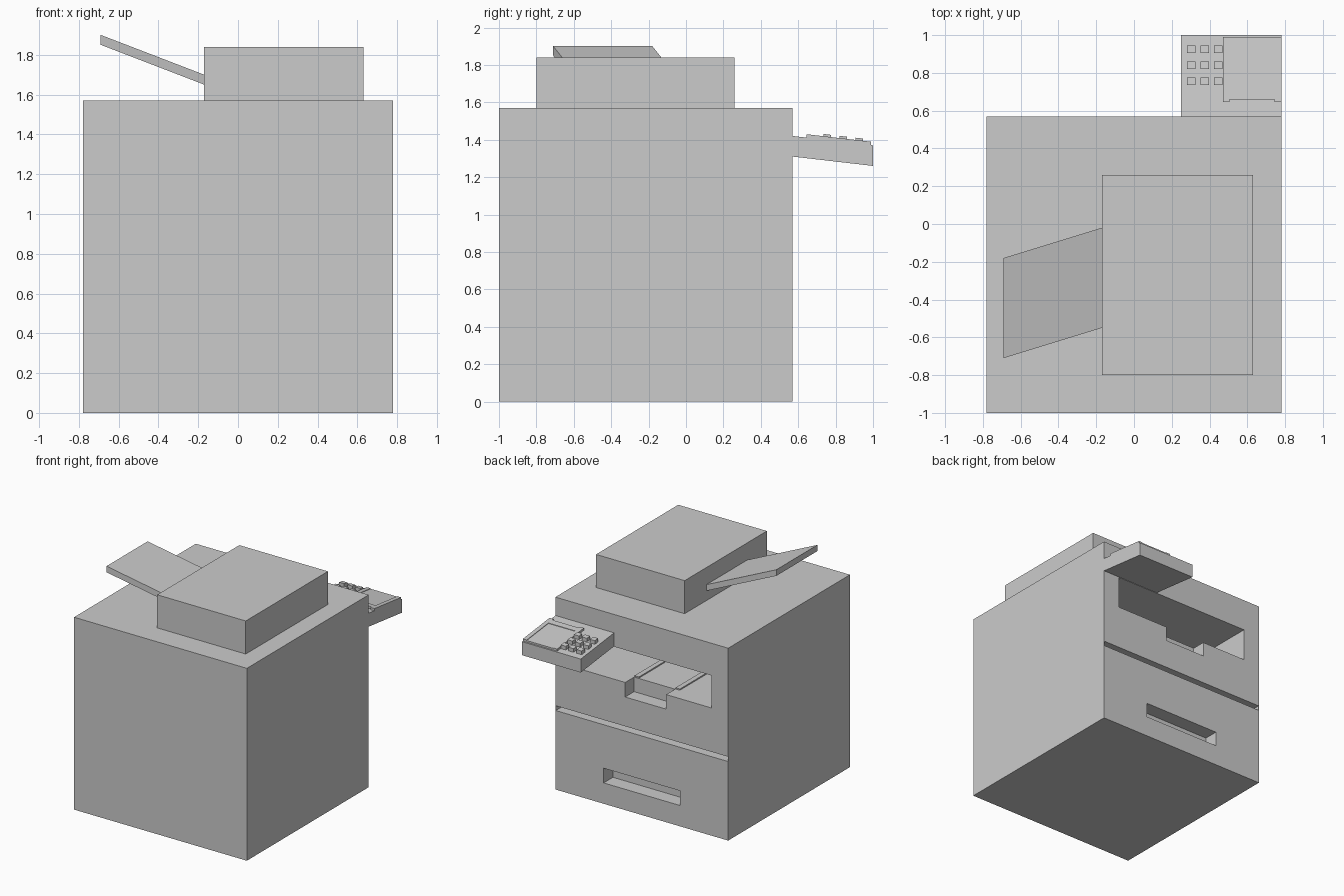
import bpy, bmesh

if "Cube" in bpy.data.objects:
    bpy.data.objects.remove(bpy.data.objects["Cube"])


def make_object(name, bm):
    bmesh.ops.recalc_face_normals(bm, faces=bm.faces)
    mesh = bpy.data.meshes.new(name)
    bm.to_mesh(mesh)
    bm.free()
    obj = bpy.data.objects.new(name, mesh)
    bpy.context.collection.objects.link(obj)
    return obj


def prism(name, start, end):
    """Solid between two matching closed outlines."""
    bm = bmesh.new()
    a = [bm.verts.new(p) for p in start]
    b = [bm.verts.new(p) for p in end]
    bm.faces.new(a)
    bm.faces.new(b)
    for i in range(len(a)):
        j = (i + 1) % len(a)
        bm.faces.new((a[i], a[j], b[j], b[i]))
    return make_object(name, bm)


def extrude_x(name, x0, x1, profile):
    return prism(name, [(x0, y, z) for y, z in profile], [(x1, y, z) for y, z in profile])


def box(name, x, y, z):
    return extrude_x(name, *x, [(y[0], z[0]), (y[1], z[0]), (y[1], z[1]), (y[0], z[1])])


# Main cabinet with recesses cut into the operating side
FACE = 0.57
body = box("cabinet", (-0.78, 0.78), (-1.0, FACE), (0, 1.57))
recesses = {
    "paper_slot": ((-0.63, 0.63), 1.20, (1.042, 1.307)),
    "slot_grip": ((-0.22, 0.15), 0.115, (0.923, 1.10)),
    "drawer_seam": ((-0.777, 0.777), 0.12, (0.645, 0.684)),
    "drawer_handle": ((-0.347, 0.345), 0.12, (0.17, 0.29)),
}
for name, (x, depth, z) in recesses.items():
    cutter = box(name + "_cutter", x, (FACE - depth, FACE + 0.1), z)
    cutter.hide_render = True
    cutter.hide_set(True)
    mod = body.modifiers.new(name, 'BOOLEAN')
    mod.operation = 'DIFFERENCE'
    mod.solver = 'EXACT'
    mod.object = cutter

# Apply the cuts and drop the cutters
bpy.context.view_layer.update()
cut = bpy.data.meshes.new_from_object(body.evaluated_get(bpy.context.evaluated_depsgraph_get()))
body.modifiers.clear()
body.data = cut
for obj in [o for o in bpy.data.objects if o.name.endswith("_cutter")]:
    bpy.data.objects.remove(obj)

# Low guide rails on the slot floor
for i, x in enumerate((0.11, -0.26)):
    box(f"slot_rail_{i}", (x, x + 0.04), (-0.60, FACE - 0.12), (1.035, 1.052))

# Document feeder and its skewed input tray
box("document_feeder", (-0.17, 0.63), (-0.80, 0.26), (1.57, 1.84))
prism("feeder_tray",
      [(-0.17, -0.55, 1.65), (-0.17, -0.02, 1.65), (-0.17, -0.02, 1.70), (-0.17, -0.55, 1.70)],
      [(-0.69, -0.71, 1.85), (-0.69, -0.18, 1.85), (-0.69, -0.18, 1.90), (-0.69, -0.71, 1.90)])


# Sloping control panel
def panel_z(y):
    return 1.42 - (y - FACE) * 0.116


def slab(name, x0, x1, y0, y1, height, depth=0.005):
    """Slab that follows the panel slope."""
    extrude_x(name, x0, x1, [(y0, panel_z(y0) - depth), (y1, panel_z(y1) - depth),
                             (y1, panel_z(y1) + height), (y0, panel_z(y0) + height)])


slab("control_panel", 0.25, 0.78, FACE, 1.0, 0, 0.11)

# Display module: side strips, screen and bar
slab("display_strip_left", 0.47, 0.505, 0.645, 0.99, 0.018)
slab("display_strip_right", 0.745, 0.78, 0.645, 0.99, 0.018)
slab("display_screen", 0.505, 0.745, 0.71, 0.99, 0.014)
slab("display_bar", 0.505, 0.745, 0.66, 0.71, 0.018)

# Keypad
for r, y in enumerate((0.735, 0.82, 0.905)):
    for c, x in enumerate((0.28, 0.353, 0.423)):
        slab(f"key_{r}_{c}", x, x + 0.045, y, y + 0.04, 0.03)
